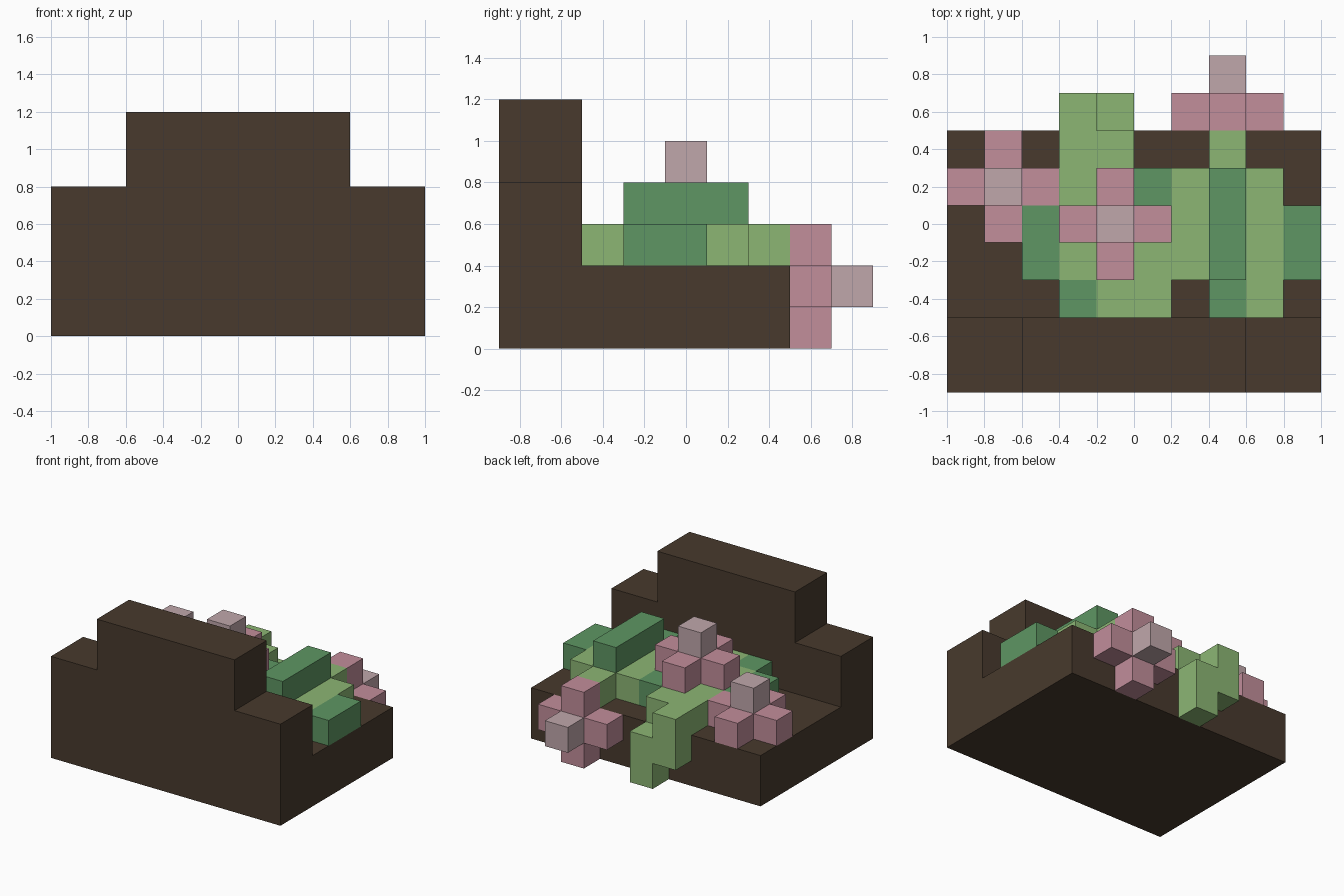
import bpy, bmesh, math
from mathutils import Vector

cube = bpy.data.objects.get("Cube")
if cube:
    bpy.data.objects.remove(cube, do_unlink=True)

UNIT = 0.2
ORIGIN = Vector((-1.0, -0.9, 0.0))


def material(name, rgb):
    """Flat material from 0-255 display values, stored as linear."""
    lin = [((c / 255 + 0.055) / 1.055) ** 2.4 for c in rgb] + [1.0]
    m = bpy.data.materials.new(name)
    m.use_nodes = True
    m.diffuse_color = lin
    bsdf = m.node_tree.nodes["Principled BSDF"]
    bsdf.inputs["Base Color"].default_value = lin
    bsdf.inputs["Roughness"].default_value = 0.9
    return m


BROWN = material("dark brown", (72, 58, 45))
LIGHT = material("light green", (140, 182, 116))
DARK = material("dark green", (94, 150, 99))
PINK = material("pink", (194, 142, 155))
PALE = material("pale pink", (192, 167, 171))


def blocks(name, mat, boxes):
    """One clean shell from grid boxes, each (x0, x1, y0, y1, z0, z1) in units."""
    cells = {(x, y, z)
             for a, b, c, d, e, f in boxes
             for x in range(a, b) for y in range(c, d) for z in range(e, f)}
    bm = bmesh.new()
    for cell in cells:
        for axis in range(3):
            for side in (0, 1):
                step = [0, 0, 0]
                step[axis] = 2 * side - 1
                if tuple(p + q for p, q in zip(cell, step)) in cells:
                    continue
                u, v = (axis + 1) % 3, (axis + 2) % 3
                ring = [(0, 0), (1, 0), (1, 1), (0, 1)]
                verts = []
                for s, t in (ring if side else ring[::-1]):
                    p = Vector(cell)
                    p[axis] += side
                    p[u] += s
                    p[v] += t
                    verts.append(bm.verts.new(ORIGIN + p * UNIT))
                bm.faces.new(verts)
    bmesh.ops.remove_doubles(bm, verts=bm.verts, dist=0.001)
    bmesh.ops.dissolve_limit(bm, angle_limit=math.radians(1),
                             verts=bm.verts, edges=bm.edges)
    mesh = bpy.data.meshes.new(name)
    bm.to_mesh(mesh)
    bm.free()
    mesh.materials.append(mat)
    obj = bpy.data.objects.new(name, mesh)
    bpy.context.collection.objects.link(obj)
    return obj


def flower(name, centre, axis):
    """Plus-shaped petals with a pale centre block sticking out along an axis."""
    petals = []
    for arm in range(3):
        if arm == axis:
            continue
        box = []
        for i in range(3):
            reach = 1 if i == arm else 0
            box += [centre[i] - reach, centre[i] + 1 + reach]
        petals.append(box)
    blocks(name + "_petals", PINK, petals)
    tip = list(centre)
    tip[axis] += 1
    blocks(name + "_centre", PALE, [[v for c in tip for v in (c, c + 1)]])


# Soil base with stepped wall along the front
blocks("base_and_wall", BROWN, [
    (0, 10, 0, 7, 0, 2),
    (0, 10, 0, 2, 2, 4),
    (2, 8, 0, 2, 4, 6),
])

# Trailing vine, spilling over the rear edge
blocks("trailing_vine", LIGHT, [
    (3, 4, 3, 8, 2, 3),
    (4, 5, 2, 7, 2, 3),
    (5, 6, 2, 5, 2, 3),
    (6, 7, 3, 6, 2, 3),
    (3, 4, 7, 8, 1, 2),
    (4, 5, 7, 8, 0, 2),
])
blocks("side_vine", LIGHT, [(8, 9, 2, 6, 2, 3)])
blocks("rear_vine", LIGHT, [(7, 8, 6, 7, 2, 3)])

# Dark leaves
blocks("tall_leaf", DARK, [(7, 8, 2, 6, 2, 3), (7, 8, 3, 6, 3, 4)])
blocks("left_leaf", DARK, [(9, 10, 3, 5, 2, 3)])
blocks("right_leaf", DARK, [(2, 3, 3, 5, 2, 3)])
blocks("front_leaf", DARK, [(3, 4, 2, 3, 2, 3)])
blocks("middle_leaf", DARK, [(5, 6, 5, 6, 2, 3)])

# Flowers: two facing up, one hanging on the rear face
flower("right_flower", (1, 5, 2), 2)
flower("middle_flower", (4, 4, 3), 2)
flower("rear_flower", (7, 7, 1), 1)
